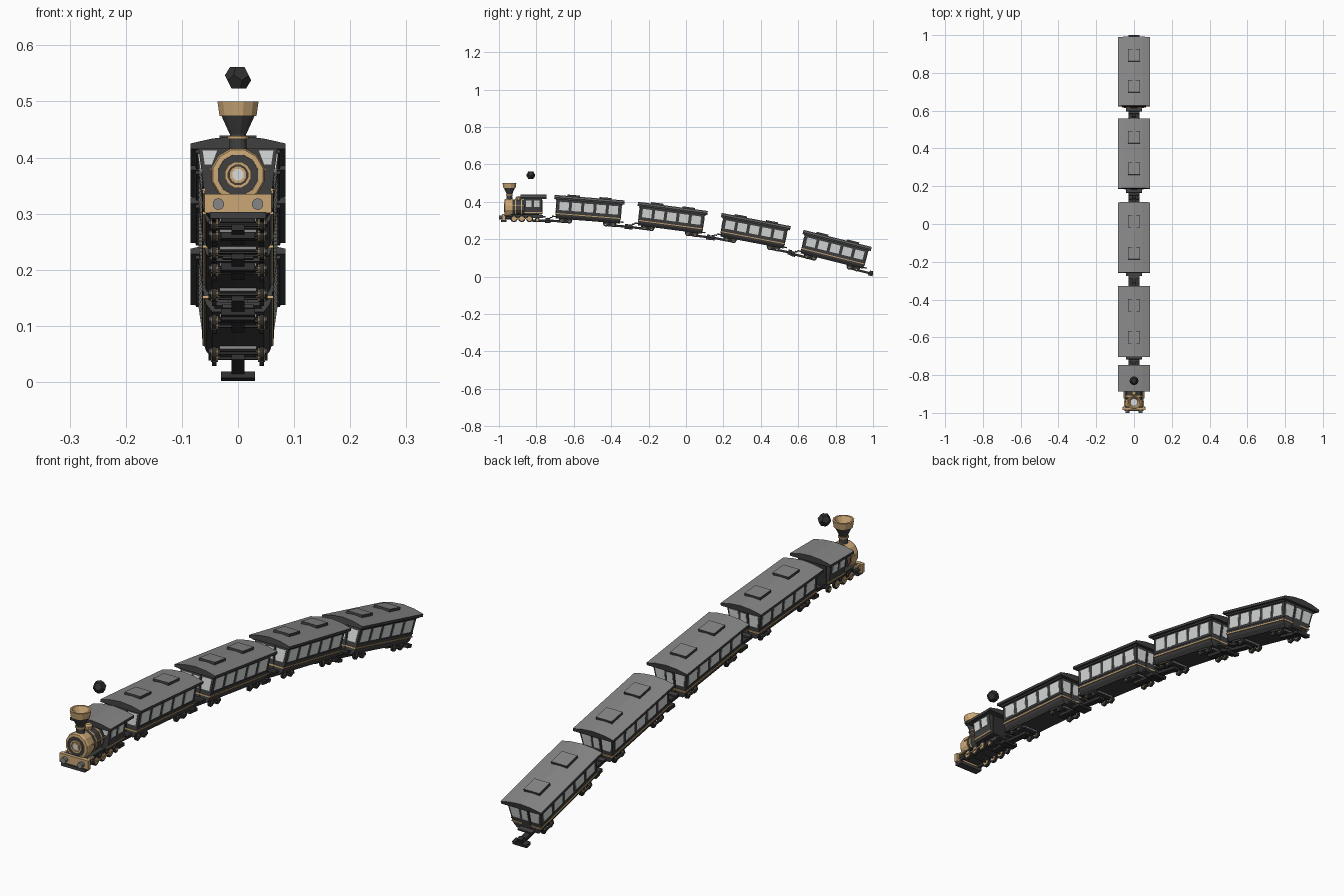
import bpy, bmesh, math
from mathutils import Matrix, Vector

cube = bpy.data.objects.get("Cube")
if cube:
    bpy.data.objects.remove(cube, do_unlink=True)


def material(name, r, g, b):
    m = bpy.data.materials.new(name)
    m.use_nodes = True
    m.diffuse_color = (r, g, b, 1)
    m.node_tree.nodes["Principled BSDF"].inputs["Base Color"].default_value = (r, g, b, 1)
    return m


CHARCOAL = material("charcoal", .05, .05, .05)
BLACK = material("soot_black", .03, .03, .03)
GREY = material("roof_grey", .24, .24, .24)
GOLD = material("brass", .6, .39, .18)
GLASS = material("pale_glass", .7, .72, .72)

place = Matrix()   # transform of the vehicle being built


def finish(name, bm, mat, top=None):
    bmesh.ops.remove_doubles(bm, verts=bm.verts, dist=1e-6)
    bmesh.ops.recalc_face_normals(bm, faces=bm.faces)
    mesh = bpy.data.meshes.new(name)
    mesh.materials.append(mat)
    if top:
        mesh.materials.append(top)
        for f in bm.faces:
            f.material_index = int(f.normal.z > .7)
    bm.to_mesh(mesh)
    bm.free()
    ob = bpy.data.objects.new(name, mesh)
    ob.matrix_world = place
    bpy.context.scene.collection.objects.link(ob)
    return ob


def prism(name, pts, y0, y1, mat, top=None):
    """Extrude an x-z profile along y."""
    bm = bmesh.new()
    face = bm.faces.new([bm.verts.new((x, y0, z)) for x, z in pts])
    ext = bmesh.ops.extrude_face_region(bm, geom=[face])
    moved = [v for v in ext["geom"] if isinstance(v, bmesh.types.BMVert)]
    bmesh.ops.translate(bm, verts=moved, vec=(0, y1 - y0, 0))
    return finish(name, bm, mat, top)


def box(name, x, y, z, sx, sy, sz, mat, top=None):
    pts = [(x + i * sx / 2, z + j * sz / 2) for i, j in ((-1, -1), (1, -1), (1, 1), (-1, 1))]
    return prism(name, pts, y - sy / 2, y + sy / 2, mat, top)


AXES = {"x": Matrix.Rotation(math.pi / 2, 4, "Y"), "y": Matrix.Rotation(-math.pi / 2, 4, "X"), "z": Matrix()}


def lathe(name, rings, axis, loc, mat, sides=12):
    """Turn (radius, distance) rings around an axis."""
    bm = bmesh.new()
    move = Matrix.Translation(loc) @ AXES[axis]
    loops = []
    for r, t in rings:
        angles = [math.tau * (i + .5) / sides for i in range(sides)]
        loops.append([bm.verts.new(move @ Vector((r * math.cos(a), r * math.sin(a), t))) for a in angles])
    for a, b in zip(loops, loops[1:]):
        for i in range(sides):
            j = (i + 1) % sides
            bm.faces.new((a[i], a[j], b[j], b[i]))
    return finish(name, bm, mat)


def rod(name, r, t0, t1, axis, loc, mat, sides=12):
    return lathe(name, [(0, t0), (r, t0), (r, t1), (0, t1)], axis, loc, mat, sides)


def wheel_pair(y, r, x, hub):
    rod("axle", .004, -x, x, "x", (0, y, r), CHARCOAL, 6)
    for s in (-1, 1):
        rod("wheel", r, -.004, .004, "x", (s * x, y, r), BLACK)
        rod("wheel_hub", r * hub, -.006, .006, "x", (s * x, y, r), GOLD, 8)


def roof(y0, y1):
    arch = [(-.085, .124), (-.085, .134), (-.045, .143), (0, .147), (.045, .143), (.085, .134), (.085, .124)]
    prism("roof", arch, y0, y1, CHARCOAL, GREY)


def drawgear(end, inner, reach):
    """Drawbar, plate and knuckle from under the floor out to reach."""
    box("drawbar", 0, end * (reach + inner) / 2, .008, .024, reach - inner, .012, BLACK)
    box("coupler_plate", 0, end * (reach - .012), .001, .06, .024, .012, BLACK)
    box("coupler_knuckle", 0, end * (reach - .012), .014, .022, .018, .016, BLACK)


# Wall lean shared by the sides of all vehicles
def wall_x(z):
    return .06 + (z - .046) * .14


def strip(name, z0, z1, y0, y1, depth, mat):
    for s in (-1, 1):
        pts = [(s * (wall_x(z) + d), z) for z, d in ((z0, -.002), (z0, depth), (z1, depth), (z1, -.002))]
        prism(name, pts, y0, y1, mat)


def bogie(y):
    box("bogie_frame", 0, y, .02, .064, .06, .01, CHARCOAL)
    for s in (-1, 1):
        box("bogie_beam", 0, y + s * .034, .021, .066, .006, .009, GREY)
        box("axle_guard", s * .05, y, .016, .006, .055, .008, CHARCOAL)
        wheel_pair(y + s * .02, .015, .042, .5)


def passenger_car(y, z, pitch, rear_reach):
    global place
    place = Matrix.Translation((0, y, z)) @ Matrix.Rotation(-math.radians(pitch), 4, "X")
    half = [(.046, .022), (.057, .036), (wall_x(.046), .046), (wall_x(.13), .13)]
    outline = half + [(-x, h) for x, h in reversed(half)]
    prism("car_body", outline, -.172, .172, CHARCOAL)
    roof(-.188, .188)
    # Brass belt and cornice round the body
    strip("brass_belt", .046, .051, -.174, .174, .003, GOLD)
    strip("sill_rail", .059, .063, -.174, .174, .002, CHARCOAL)
    strip("cornice", .118, .125, -.178, .178, .005, CHARCOAL)
    for i in range(5):
        mid = (i - 2) * .066
        strip("side_window", .068, .113, mid - .025, mid + .025, .001, GLASS)
    # End windows with the door between them, end belts, vents and bogies
    for e in (-1, 1):
        box("end_belt", 0, e * .173, .0485, .124, .004, .005, GOLD)
        box("end_door", 0, e * .173, .08, .036, .004, .085, CHARCOAL)
        box("door_window", 0, e * .175, .091, .024, .002, .042, GLASS)
        for s in (-1, 1):
            pane = [(s * .023, .068), (s * .056, .068), (s * .062, .113), (s * .023, .113)]
            prism("end_window", pane, e * .171, e * .1735, GLASS)
        box("roof_vent", 0, e * .085, .148, .066, .066, .012, CHARCOAL, GREY)
        bogie(e * .118)
    # Front platform tapers in steps, the rear one is narrow
    box("front_platform", 0, -.182, .032, .084, .02, .007, CHARCOAL)
    box("front_step", 0, -.197, .025, .056, .014, .007, CHARCOAL)
    box("rear_platform", 0, .18, .03, .06, .02, .007, CHARCOAL)
    drawgear(-1, .1, .222)
    drawgear(1, .1, rear_reach)


for spec in ((-.527, .276, 4.5, .222), (-.089, .23, 7.5, .222), (.348, .161, 10.8, .222), (.775, .062, 14, .23)):
    passenger_car(*spec)

# Locomotive, with its origin on the rail below the cab
place = Matrix.Translation((0, -.87, .291))
box("frame", 0, .005, .03, .075, .2, .016, CHARCOAL)
box("running_board", 0, -.01, .041, .094, .19, .006, CHARCOAL)
box("buffer_beam", 0, -.107, .027, .12, .014, .034, GOLD)
box("front_deck", 0, -.085, .04, .108, .034, .007, GOLD)
box("pilot_plate", 0, -.105, .006, .1, .03, .012, CHARCOAL)
for s in (-1, 1):
    rod("buffer", .0105, -.13, -.11, "y", (s * .035, 0, .026), GREY, 10)
    # Coupling rods, cylinders and handrails
    box("coupling_rod", s * .053, -.008, .019, .003, .09, .005, GOLD)
    rod("steam_cylinder", .011, -.094, -.068, "y", (s * .044, 0, .024), CHARCOAL, 8)
    rod("cylinder_cap", .012, -.098, -.094, "y", (s * .044, 0, .024), GOLD, 8)
    rod("handrail", .0025, -.07, .01, "y", (s * .048, 0, .088), GOLD, 6)
for y in (-.05, -.008, .034):
    wheel_pair(y, .019, .045, .65)
wheel_pair(.075, .013, .042, .5)

# Boiler, with brass smokebox shell and bands
axle = (0, 0, .078)
rod("boiler", .045, -.06, .02, "y", axle, CHARCOAL)
lathe("smokebox", [(0, -.058), (.047, -.058), (.049, -.09), (.046, -.099), (.037, -.1), (.035, -.094), (0, -.094)], "y", axle, GOLD)
rod("smokebox_door", .037, -.099, -.093, "y", axle, CHARCOAL)
for inner, outer in ((.018, .024), (.01, .016)):
    lathe("door_ring", [(inner, -.098), (inner, -.102), (outer, -.102), (outer, -.098)], "y", axle, GOLD)
rod("lamp_glass", .011, -.1025, -.096, "y", axle, GLASS, 8)
for y in (-.042, -.01):
    rod("boiler_band", .0465, y - .003, y + .003, "y", axle, GOLD)
lathe("steam_dome", [(.015, .035), (.015, .053), (.009, .06), (0, .061)], "z", (0, -.026, .078), GOLD, 10)

# Flared chimney with a hollow brass cap
stack = (0, -.074, 0)
lathe("chimney", [(0, .11), (.017, .11), (.015, .15), (.031, .184), (0, .184)], "z", stack, CHARCOAL)
rod("chimney_collar", .019, .142, .147, "z", stack, GOLD)
lathe("chimney_cap", [(.02, .183), (.034, .183), (.038, .209), (.031, .209), (.02, .187)], "z", stack, GOLD)
rod("chimney_throat", .021, .183, .187, "z", stack, GLASS)

# Cab with leaning walls
prism("cab", [(-.059, .04), (.059, .04), (.071, .13), (-.071, .13)], .005, .1, CHARCOAL)
roof(-.016, .124)
strip("cab_belt", .049, .054, .003, .102, .003, GOLD)
strip("cab_side_window", .082, .116, .014, .044, .002, GLASS)
strip("cab_rear_side_window", .082, .116, .056, .088, .002, GLASS)
for s in (-1, 1):
    pane = [(s * .046, .096), (s * .06, .096), (s * .064, .122), (s * .036, .122)]
    prism("cab_front_window", pane, .002, .006, GLASS)
box("cab_doorway", 0, .101, .082, .1, .003, .075, BLACK)
box("cab_step", 0, .109, .03, .07, .02, .007, CHARCOAL)
drawgear(1, .05, .14)

# Puff of smoke, a dodecahedron spanning the faces of an icosahedron
ball = bmesh.new()
bmesh.ops.create_icosphere(ball, subdivisions=1, radius=.03, matrix=Matrix.Translation((0, .04, .251)))
bm = bmesh.new()
for f in ball.faces:
    bm.verts.new(f.calc_center_median())
ball.free()
bmesh.ops.convex_hull(bm, input=bm.verts)
finish("smoke_puff", bm, BLACK)
